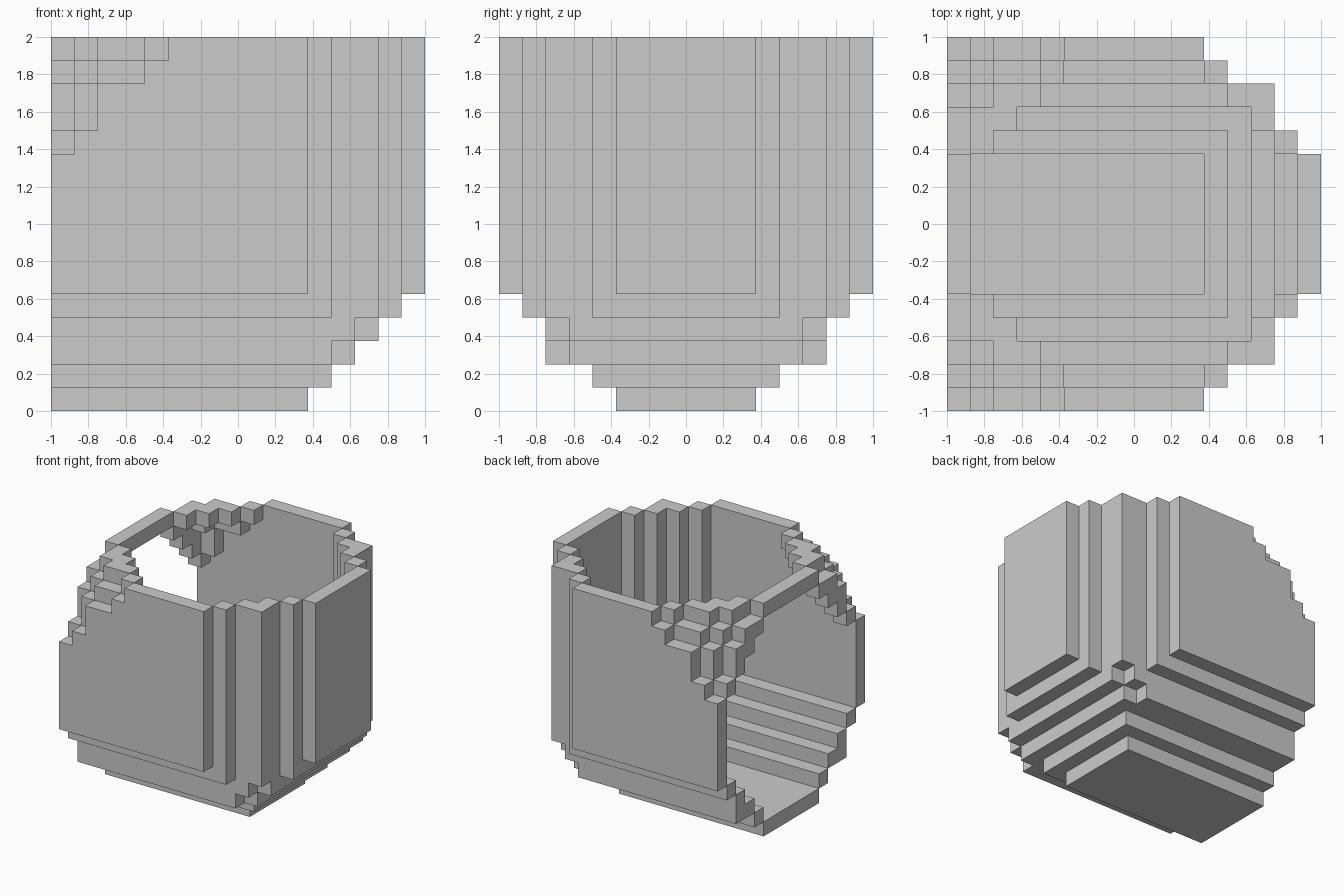
import bpy, bmesh
from mathutils import Vector

if "Cube" in bpy.data.objects:
    bpy.data.objects.remove(bpy.data.objects["Cube"])

N, S = 16, 0.125                       # blocks per side, block size
ROUND = (5, 4, 2, 2, 1)                # stepped rounding of the long edges
BEVEL = (5, 4, 3, 2, 1)                # straight stepping of the lower right edge
ELBOW = ((5, 3, 2, 2, 1), (3, 2, 1, 1), (2, 1), (2, 1), (1,))  # side depth cut at the upper left corners
DIRS = [Vector(v) for v in ((1, 0, 0), (-1, 0, 0), (0, 1, 0), (0, -1, 0), (0, 0, 1), (0, 0, -1))]


def step(table, n):
    return table[n] if n < len(table) else 0


def solid(i, j, k):
    """Outer elbow volume; it continues past the open left and top ends."""
    i, k = max(i, 0), min(k, N - 1)
    right, side, top = N - 1 - i, min(j, N - 1 - j), N - 1 - k
    if right < 0 or side < 0 or k < 0:
        return False
    if side < max(step(ROUND, right), step(ROUND, k)) or right < step(BEVEL, k):
        return False
    if k in (2, 3) and right == 5 - k and side < 3:      # lower corner notches
        return False
    return side >= (step(ELBOW[top], i) if top < len(ELBOW) else 0)


def hollow(i, j, k):
    """Inside of the elbow, one block in from the outer surface."""
    top, side = N - 1 - k, min(j, N - 1 - j)
    if i == 0 and top == 0:                              # bar across the inner bend
        return False
    if side == 3 and (i, top) in ((2, 0), (0, 2)):       # thick rim corners
        return False
    return all(solid(i + int(d.x), j + int(d.y), k + int(d.z)) for d in DIRS)


# Stepped shell: exposed block sides, merged into flat panels
cells = {(i, j, k) for i in range(N) for j in range(N) for k in range(N)
         if solid(i, j, k) and not hollow(i, j, k)}
bm = bmesh.new()
verts = {}


def corner(p):
    key = tuple(round(c) for c in p)
    if key not in verts:
        verts[key] = bm.verts.new((key[0] * S - 1, key[1] * S - 1, key[2] * S))
    return verts[key]


for c in sorted(cells):
    mid = Vector(c) + Vector((0.5, 0.5, 0.5))
    for d in DIRS:
        if tuple(int(a + b) for a, b in zip(c, d)) in cells:
            continue
        u = Vector((d.y, d.z, d.x)) * 0.5
        v = d.cross(u)
        m = mid + d * 0.5
        bm.faces.new([corner(m + a * u + b * v) for a, b in ((-1, -1), (1, -1), (1, 1), (-1, 1))])
bm.normal_update()
bmesh.ops.dissolve_limit(bm, angle_limit=0.01, verts=bm.verts[:], edges=bm.edges[:])
mesh = bpy.data.meshes.new("stepped_elbow_shell")
bm.to_mesh(mesh)
bm.free()
bpy.context.collection.objects.link(bpy.data.objects.new("stepped_elbow_shell", mesh))
